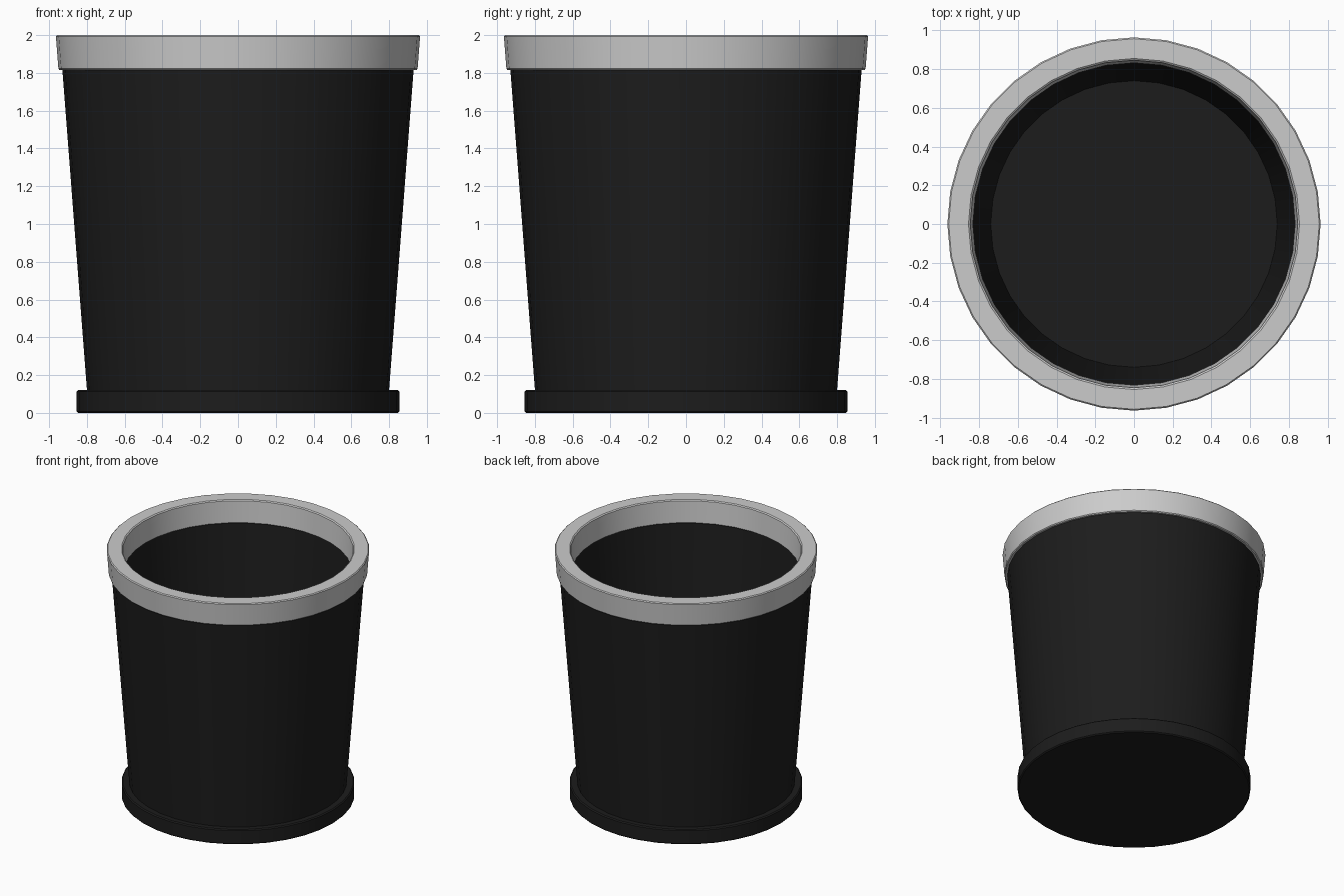
import bpy, bmesh, math

if "Cube" in bpy.data.objects:
    bpy.data.objects.remove(bpy.data.objects["Cube"])

SIDES = 36


def lathe(name, profile, mat=None, closed=False):
    """Revolve (radius, z) points; open profiles get their ends on the axis."""
    bm = bmesh.new()
    rings = []
    for r, z in profile:
        if r == 0:
            rings.append([bm.verts.new((0, 0, z))] * SIDES)
        else:
            rings.append([bm.verts.new((r * math.cos(2 * math.pi * i / SIDES),
                                        r * math.sin(2 * math.pi * i / SIDES), z))
                          for i in range(SIDES)])
    pairs = list(zip(rings, rings[1:]))
    if closed:
        pairs.append((rings[-1], rings[0]))
    for a, b in pairs:
        for i in range(SIDES):
            j = (i + 1) % SIDES
            quad = list(dict.fromkeys((a[i], a[j], b[j], b[i])))
            bm.faces.new(quad)
    bmesh.ops.recalc_face_normals(bm, faces=bm.faces)
    mesh = bpy.data.meshes.new(name)
    bm.to_mesh(mesh)
    bm.free()
    obj = bpy.data.objects.new(name, mesh)
    bpy.context.collection.objects.link(obj)
    if mat:
        mesh.materials.append(mat)
    bpy.ops.object.select_all(action='DESELECT')
    obj.select_set(True)
    bpy.context.view_layer.objects.active = obj
    bpy.ops.object.shade_smooth_by_angle(angle=math.radians(30))
    return obj


black = bpy.data.materials.new("black_plastic")
black.diffuse_color = (0.012, 0.012, 0.012, 1)
black.use_nodes = True
black.node_tree.nodes["Principled BSDF"].inputs["Base Color"].default_value = black.diffuse_color

# Tapered hollow body with a floor
lathe("bin_body", [(0, 0.06), (0.795, 0.06), (0.941, 1.96), (0.881, 1.96),
                   (0.74, 0.12), (0, 0.12)], black)

# Base disc with softened edges
b = 0.008
lathe("base_disc", [(0, 0), (0.855 - b, 0), (0.855, b), (0.855, 0.12 - b),
                    (0.855 - b, 0.12), (0.72, 0.12 - b), (0, 0.12 - b)], black)

# Grey rim ring, slightly flared, with softened edges
lathe("rim_ring", [(0.945, 1.815), (0.951, 1.822), (0.964, 1.993), (0.957, 2.0),
                   (0.855, 2.0), (0.846, 1.993), (0.832, 1.822), (0.838, 1.815)],
      closed=True)
